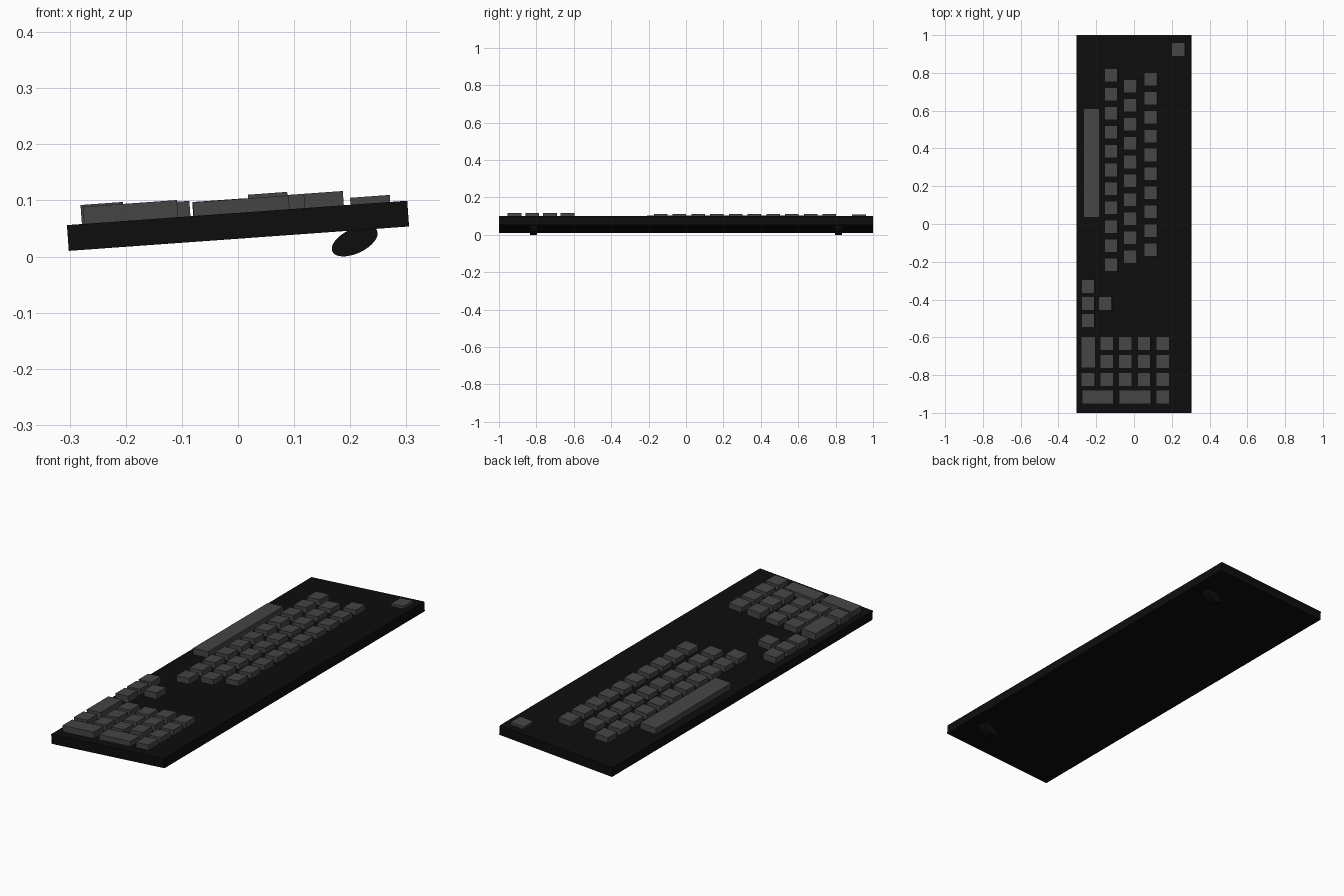
import bpy, bmesh, math
from mathutils import Matrix

if "Cube" in bpy.data.objects:
    bpy.data.objects.remove(bpy.data.objects["Cube"])

TILT = Matrix.Translation((0, 0, 0.0548)) @ Matrix.Rotation(math.radians(-4.1), 4, 'Y')
TOP = 0.023      # top of the case in its own tilted frame
SHIFT = 0.0037   # offset of key tops caused by the tilt


def material(name, v):
    m = bpy.data.materials.new(name)
    m.diffuse_color = (v, v, v, 1)
    m.use_nodes = True
    m.node_tree.nodes["Principled BSDF"].inputs["Base Color"].default_value = m.diffuse_color
    return m


CASE = material("case_black", 0.004)
KEY = material("key_grey", 0.06)


def finish(name, bm, mat):
    me = bpy.data.meshes.new(name)
    bm.to_mesh(me)
    bm.free()
    me.materials.append(mat)
    ob = bpy.data.objects.new(name, me)
    bpy.context.collection.objects.link(ob)
    return ob


def box(name, x0, x1, y0, y1, z0, z1, mat):
    bm = bmesh.new()
    bmesh.ops.create_cube(bm, size=1)
    bm.transform(TILT @ Matrix.Translation(((x0 + x1) / 2, (y0 + y1) / 2, (z0 + z1) / 2))
                 @ Matrix.Diagonal((x1 - x0, y1 - y0, z1 - z0, 1)))
    return finish(name, bm, mat)


def key(name, x0, x1, y0, y1, h):
    box(name, x0 + SHIFT, x1 + SHIFT, y0, y1, TOP - 0.002, TOP + h, KEY)


# Case
box("case", -0.304, 0.304, -1, 1, -TOP, TOP, CASE)

# Three letter rows: left edge, first centre, count, height
for r, (x, y, n, h) in enumerate([(-0.157, 0.787, 11, 0.0275),
                                  (-0.056, 0.729, 10, 0.025),
                                  (0.053, 0.766, 10, 0.0255)]):
    for i in range(n):
        c = y - 0.1002 * i
        key(f"letter_key_{r}_{i}", x, x + 0.07, c - 0.036, c + 0.036, h)

# Space bar and power key
key("space_bar", -0.268, -0.184, 0.034, 0.612, 0.03)
key("power_key", 0.199, 0.27, 0.888, 0.962, 0.0125)

# Arrow keys
for i, y in enumerate((-0.331, -0.421, -0.511)):
    key(f"arrow_key_{i}", -0.278, -0.209, y - 0.036, y + 0.036, 0.03)
key("arrow_key_up", -0.187, -0.118, -0.457, -0.385, 0.03)

# Number pad single keys
for c, (x, h) in enumerate([(-0.18, 0.028), (-0.082, 0.025), (0.018, 0.031), (0.117, 0.0255)]):
    for r in range(4 if c == 3 else 3):
        y = -0.633 - 0.0945 * r
        key(f"number_key_{c}_{r}", x, x + 0.07, y - 0.037, y + 0.037, h)

# Number pad wide keys and first column
key("number_key_tall", -0.281, -0.205, -0.762, -0.596, 0.034)
key("number_key_corner", -0.281, -0.207, -0.861, -0.787, 0.034)
key("number_key_wide_0", -0.277, -0.109, -0.954, -0.879, 0.0305)
key("number_key_wide_1", -0.081, 0.09, -0.954, -0.879, 0.0245)

# Oval feet under the back edge
for side, y in (("left", -0.816), ("right", 0.816)):
    bm = bmesh.new()
    bmesh.ops.create_cone(bm, cap_ends=True, segments=32, radius1=1, radius2=1, depth=1)
    bm.transform(Matrix.Translation((0.208, y, 0.0275)) @ Matrix.Rotation(math.radians(-25), 4, 'Y')
                 @ Matrix.Diagonal((0.044, 0.038, 0.022, 1)) @ Matrix.Rotation(math.pi / 2, 4, 'X'))
    foot = finish(f"foot_{side}", bm, CASE)
    bpy.ops.object.select_all(action='DESELECT')
    foot.select_set(True)
    bpy.context.view_layer.objects.active = foot
    bpy.ops.object.shade_smooth_by_angle(angle=math.radians(40))
